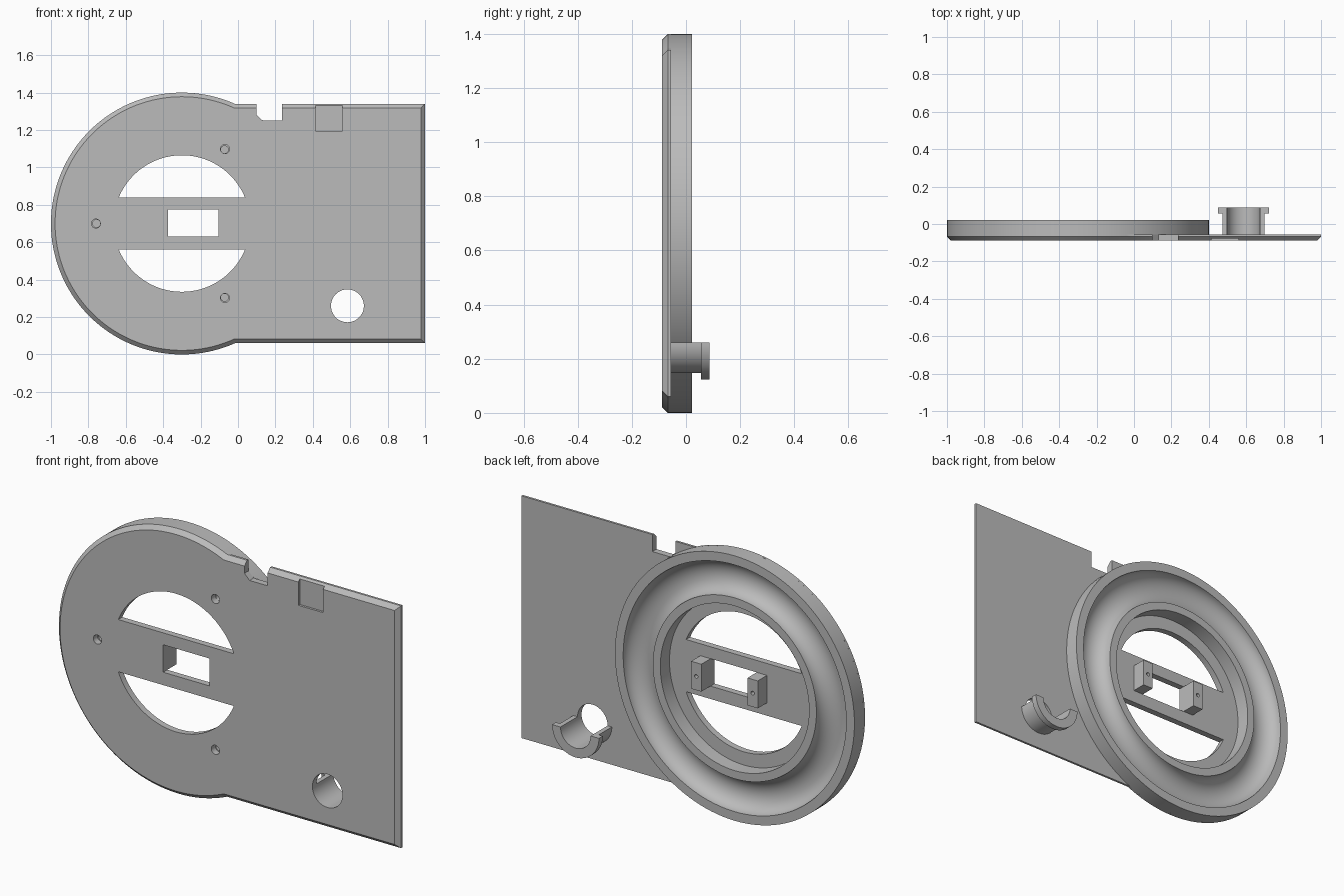
import bpy, bmesh
from math import sin, cos, asin, pi, radians

cube = bpy.data.objects.get("Cube")
if cube:
    bpy.data.objects.remove(cube, do_unlink=True)

GREY = (0.5, 0.5, 0.5, 1.0)
grey = bpy.data.materials.new("plain grey")
grey.use_nodes = True
grey.diffuse_color = GREY
grey.node_tree.nodes["Principled BSDF"].inputs["Base Color"].default_value = GREY

CX, CZ, R = -0.3, 0.7, 0.7                     # round end centre and radius
FRONT, PLATE_BACK, RING_BACK, HOLDER_BACK = -0.089, -0.055, 0.022, 0.087


def arc(cx, cz, r, a0, a1, n):
    return [(cx + r * cos(a0 + (a1 - a0) * i / n), cz + r * sin(a0 + (a1 - a0) * i / n))
            for i in range(n + 1)]


def circle(cx, cz, r, n=48):
    return arc(cx, cz, r, 0, 2 * pi, n)[:-1]


def rect(x0, x1, z0, z1):
    return [(x0, z0), (x1, z0), (x1, z1), (x0, z1)]


def finish(name, bm):
    bmesh.ops.recalc_face_normals(bm, faces=bm.faces)
    mesh = bpy.data.meshes.new(name)
    bm.to_mesh(mesh)
    bm.free()
    mesh.materials.append(grey)
    ob = bpy.data.objects.new(name, mesh)
    bpy.context.collection.objects.link(ob)
    return ob


def bridge(bm, a, b):
    n = len(a)
    for i in range(n):
        bm.faces.new((a[i], a[(i + 1) % n], b[(i + 1) % n], b[i]))


def loft(name, layers):
    """Solid through matching outlines, each given as (y, points in x and z)."""
    bm = bmesh.new()
    rings = [[bm.verts.new((x, y, z)) for x, z in pts] for y, pts in layers]
    for a, b in zip(rings, rings[1:]):
        bridge(bm, a, b)
    bm.faces.new(rings[0])
    bm.faces.new(rings[-1])
    return finish(name, bm)


def prism(name, pts, y0, y1):
    return loft(name, [(y0, pts), (y1, pts)])


def lathe(name, profile, n=128):
    """Closed (radius, y) profile turned round the axis of the round end."""
    bm = bmesh.new()
    rings = []
    for k in range(n):
        t = 2 * pi * k / n
        rings.append([bm.verts.new((CX + r * cos(t), y, CZ + r * sin(t))) for r, y in profile])
    for k in range(n):
        bridge(bm, rings[k], rings[(k + 1) % n])
    return finish(name, bm)


def activate(ob):
    bpy.ops.object.select_all(action="DESELECT")
    ob.select_set(True)
    bpy.context.view_layer.objects.active = ob


def cut(ob, pts, y0, y1):
    cutter = prism("cutter", pts, y0, y1)
    cutter.hide_render = True
    mod = ob.modifiers.new("cut", "BOOLEAN")
    mod.operation, mod.solver, mod.object = "DIFFERENCE", "EXACT", cutter
    activate(ob)
    bpy.ops.object.modifier_apply(modifier=mod.name)
    bpy.data.objects.remove(cutter, do_unlink=True)


# Face plate: round end merged with a rectangle, chamfered at the front
def outline(inset):
    r, h = R - inset, 0.64 - inset
    a = asin(h / r)
    return arc(CX, CZ, r, a, 2 * pi - a, 110) + [(1 - inset, CZ - h), (1 - inset, CZ + h)]


plate = loft("face_plate", [(FRONT, outline(0.022)), (FRONT + 0.022, outline(0)),
                            (PLATE_BACK, outline(0))])

# Two round-topped openings with a bar between them
half = asin(0.138 / 0.365)
for start in (half, pi + half):
    cut(plate, arc(CX, CZ, 0.365, start, start + pi - 2 * half, 48), -0.2, 0.2)

# Window in the bar, edge notch, label recess, holder hole
cut(plate, rect(-0.375, -0.105, 0.63, 0.775), -0.2, 0.2)
cut(plate, [(0.1, 1.5), (0.1, 1.28), (0.13, 1.25), (0.235, 1.25), (0.235, 1.5)], -0.2, 0.2)
cut(plate, rect(0.415, 0.56, 1.195, 1.5), -0.2, FRONT + 0.012)
HX, HZ, HR = 0.585, 0.26, 0.088
cut(plate, circle(HX, HZ, HR), -0.2, 0.2)

# Back ring with a smooth round groove between two flat rims
r_in, r_out, depth = 0.478, 0.652, 0.074
mid, wide = (r_in + r_out) / 2, (r_out - r_in) / 2
groove = [(mid - wide * cos(pi * i / 20), RING_BACK - depth * sin(pi * i / 20)) for i in range(21)]
ring = lathe("grooved_ring", [(0.435, PLATE_BACK), (0.435, RING_BACK)] + groove
             + [(R, RING_BACK), (R, PLATE_BACK)])

# Three blind screw holes running into the inner rim
for deg in (60, 180, 300):
    t = radians(deg)
    hole = circle(CX + 0.46 * cos(t), CZ + 0.46 * sin(t), 0.024, 24)
    cut(plate, hole, -0.2, 0.2)
    hole = circle(CX + 0.4565 * cos(t), CZ + 0.4565 * sin(t), 0.02, 24)
    cut(ring, hole, -0.2, 0.0)

# Mounting blocks on either side of the window
blocks = []
for name, x0, x1 in (("left_block", -0.105, -0.045), ("right_block", -0.435, -0.375)):
    block = prism(name, rect(x0, x1, 0.63, 0.775), PLATE_BACK, RING_BACK)
    cut(block, circle((x0 + x1) / 2, 0.7025, 0.01, 16), -0.02, 0.2)
    blocks.append(block)


# Half-round holder with a flange at its end
def half_ring(outer):
    return arc(HX, HZ, HR, pi, 2 * pi, 32) + arc(HX, HZ, outer, 2 * pi, pi, 32)


holder = prism("holder_tube", half_ring(0.113), PLATE_BACK, 0.055)
flange = prism("holder_flange", half_ring(0.137), 0.055, HOLDER_BACK)

for ob in [plate, ring, holder, flange] + blocks:
    activate(ob)
    bpy.ops.object.shade_smooth_by_angle(angle=radians(30))
